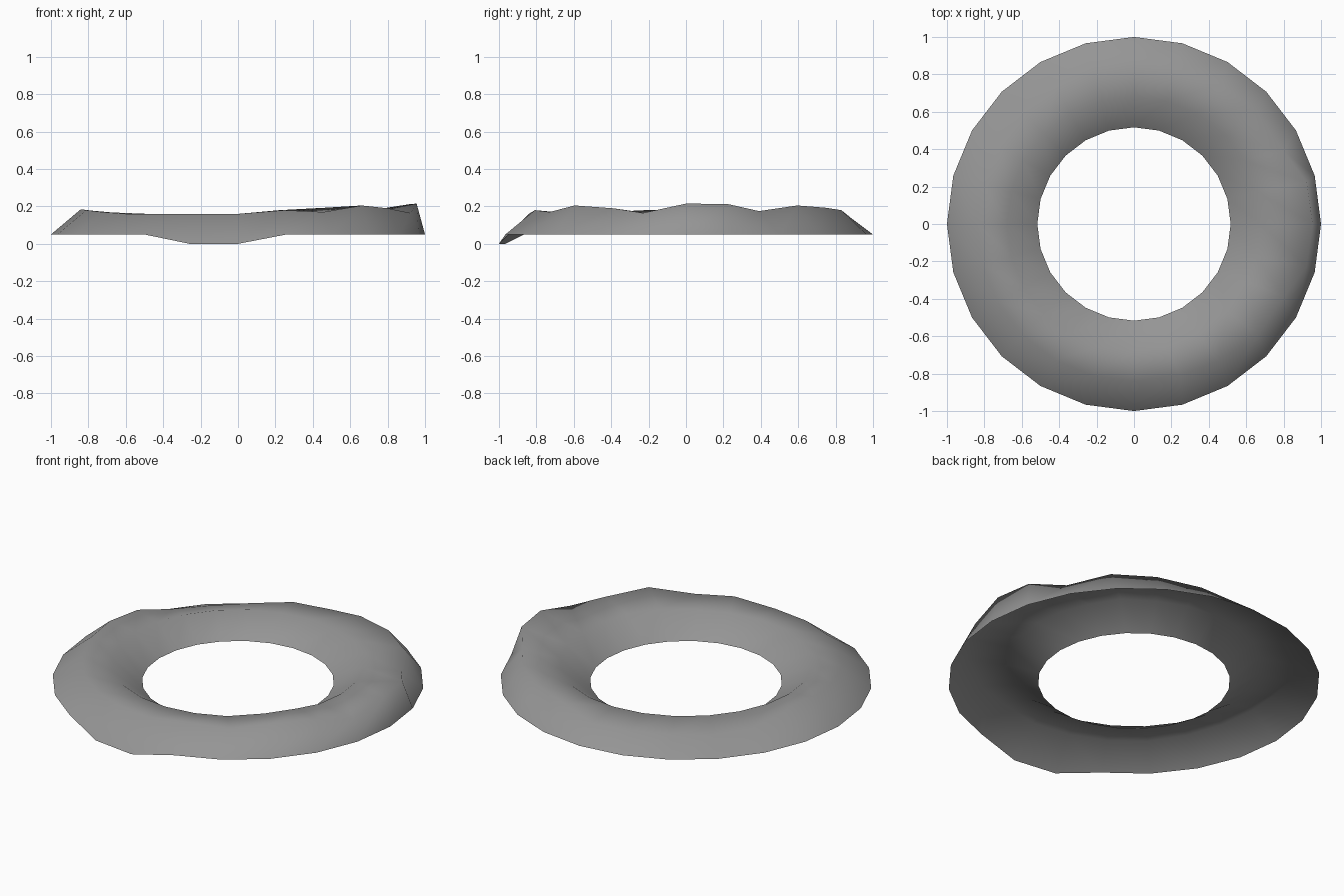
import bpy
import bmesh
from math import cos, sin, radians

cube = bpy.data.objects.get("Cube")
if cube:
    bpy.data.objects.remove(cube, do_unlink=True)

SEGMENTS = 24
BASE = 0.05

# Uneven spots, by regular angle in degrees: (actual angle, radius, height)
outer_crest = {
    0: (0, 0.955, 0.215), 15: (13.5, 0.95, 0.213), 30: (26, 0.89, 0.175),
    45: (42, 0.89, 0.205), 60: (58, 0.88, 0.193), 75: (75, 0.86, 0.18),
    90: (90, 0.88, 0.14), 105: (105, 0.87, 0.14), 120: (120, 0.84, 0.125),
    135: (135, 0.84, 0.115), 150: (150, 0.84, 0.125), 165: (165, 0.84, 0.175),
    180: (180, 0.84, 0.185), 195: (195, 0.84, 0.18), 210: (210, 0.84, 0.17),
    285: (287, 0.845, 0.18), 300: (302, 0.86, 0.17), 315: (318, 0.89, 0.205),
    330: (334, 0.89, 0.19), 345: (346, 0.95, 0.165),
}
inner_crest = {
    45: (44, 0.68, 0.17), 315: (317, 0.68, 0.17), 330: (333, 0.68, 0.17),
}
# The outer foot sags at the front
foot = {255: (255, 1, 0), 270: (270, 1, 0)}

# Rows from outside to inside: regular radius, regular height, uneven spots
rows = [
    (1, BASE, foot),
    (0.84, 0.16, outer_crest),
    (0.68, 0.16, inner_crest),
    (0.517, BASE, {}),
]

# Rim: an open arched ring
bm = bmesh.new()
rings = []
for radius, height, spots in rows:
    ring = []
    for i in range(SEGMENTS):
        regular = i * 360 // SEGMENTS
        angle, r, z = spots.get(regular, (regular, radius, height))
        a = radians(angle)
        ring.append(bm.verts.new((r * cos(a), r * sin(a), z)))
    rings.append(ring)
for low, high in zip(rings, rings[1:]):
    for i in range(SEGMENTS):
        j = (i + 1) % SEGMENTS
        bm.faces.new((low[i], low[j], high[j], high[i])).smooth = True

mesh = bpy.data.meshes.new("crater_rim")
bm.to_mesh(mesh)
bm.free()
rim = bpy.data.objects.new("crater_rim", mesh)
bpy.context.collection.objects.link(rim)

# Grey stone
stone = bpy.data.materials.new("grey_stone")
stone.use_nodes = True
colour = (0.3, 0.3, 0.3, 1)
stone.diffuse_color = colour
stone.node_tree.nodes["Principled BSDF"].inputs["Base Color"].default_value = colour
mesh.materials.append(stone)
